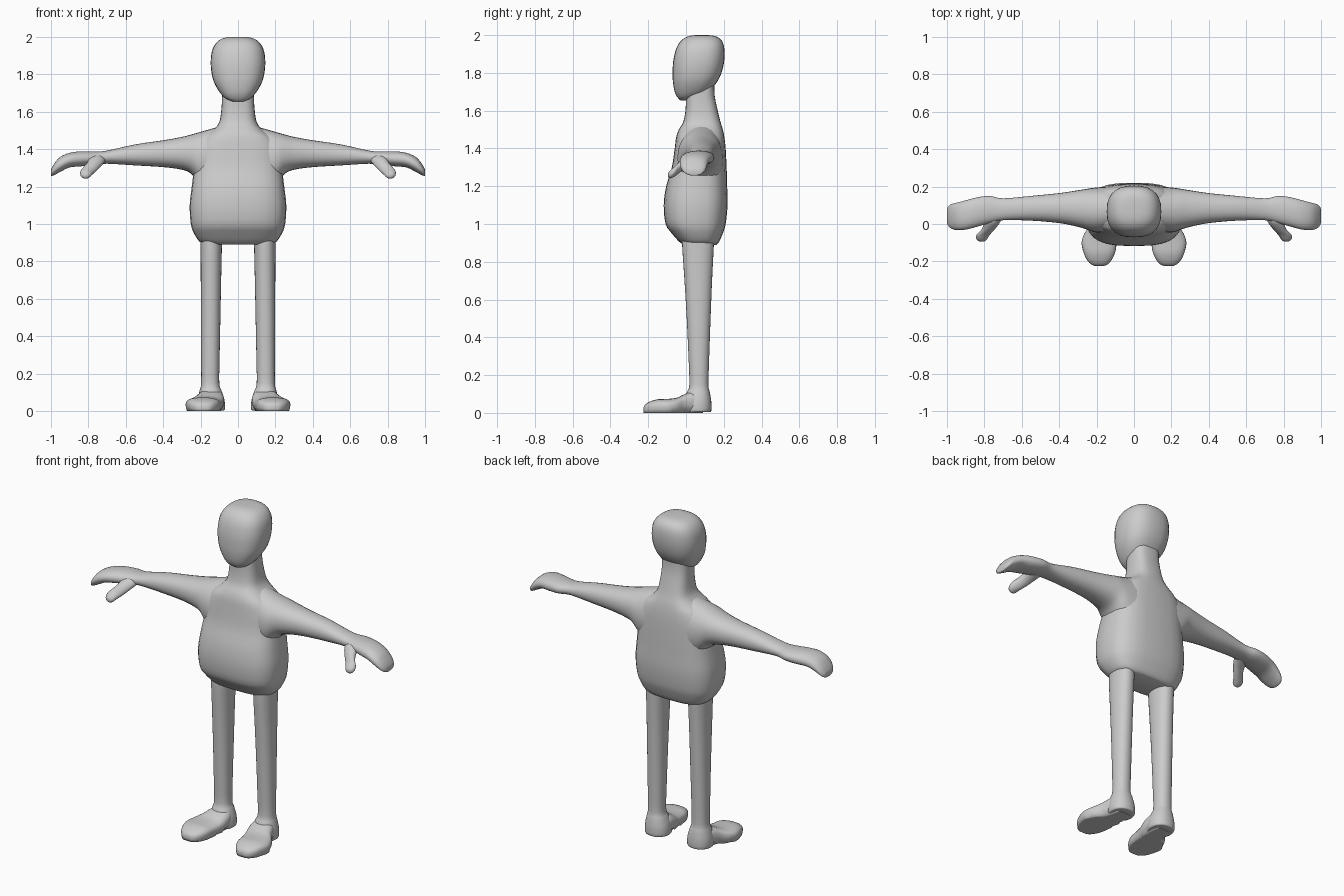
import bpy, bmesh, math

clay = bpy.data.materials.new("light_grey")
clay.diffuse_color = (0.6, 0.6, 0.6, 1)


def spline(a, b, c, d, t):
    return 0.5 * (2*b + (c-a)*t + (2*a-5*b+4*c-d)*t*t + (3*b-a-3*c+d)*t**3)


def loft(name, axis, rows, power=2.0, sides=28, steps=3, mirror=False):
    """Skin rounded rings; each row is (position, low1, high1, low2, high2)."""
    rings = []
    for i in range(len(rows) - 1):
        quad = (rows[max(i-1, 0)], rows[i], rows[i+1], rows[min(i+2, len(rows)-1)])
        for s in range(steps):
            rings.append([spline(*v, s/steps) for v in zip(*quad)])
    rings.append(rows[-1])
    bm = bmesh.new()
    loops = []
    for p, l1, h1, l2, h2 in rings:
        loop = []
        for k in range(sides):
            a = 2 * math.pi * k / sides
            c, s = math.cos(a), math.sin(a)
            u = (l1+h1)/2 + (h1-l1)/2 * math.copysign(abs(c)**(2/power), c)
            v = (l2+h2)/2 + (h2-l2)/2 * math.copysign(abs(s)**(2/power), s)
            co = {"x": (p, u, v), "y": (u, p, v), "z": (u, v, p)}[axis]
            loop.append(bm.verts.new(co))
        loops.append(loop)
    for a, b in zip(loops, loops[1:]):
        for k in range(sides):
            j = (k + 1) % sides
            bm.faces.new((a[k], a[j], b[j], b[k]))
    bm.faces.new(loops[0])
    bm.faces.new(loops[-1])
    bmesh.ops.recalc_face_normals(bm, faces=bm.faces)
    me = bpy.data.meshes.new(name)
    bm.to_mesh(me)
    bm.free()
    me.materials.append(clay)
    ob = bpy.data.objects.new(name, me)
    bpy.context.collection.objects.link(ob)
    if mirror:
        ob.modifiers.new("mirror", "MIRROR").use_mirror_merge = False
    bpy.ops.object.select_all(action="DESELECT")
    ob.select_set(True)
    bpy.context.view_layer.objects.active = ob
    bpy.ops.object.shade_smooth_by_angle(angle=math.radians(50))
    return ob


# Pear-shaped torso running up into the neck
loft("torso_and_neck", "z", [
    (0.89, -.17, .17, -.01, .16),
    (0.905, -.205, .205, -.035, .175),
    (0.95, -.235, .235, -.075, .195),
    (1.00, -.252, .252, -.108, .21),
    (1.10, -.258, .258, -.118, .22),
    (1.20, -.247, .247, -.105, .218),
    (1.30, -.235, .235, -.075, .215),
    (1.40, -.225, .225, -.06, .21),
    (1.46, -.19, .19, -.052, .203),
    (1.50, -.135, .135, -.038, .195),
    (1.54, -.102, .102, -.015, .183),
    (1.60, -.09, .09, -.003, .168),
    (1.68, -.085, .085, 0, .152),
    (1.76, -.085, .085, 0, .15)], power=2.9)

# Head with a flattened face and narrow chin
loft("head", "z", [
    (1.655, -.03, .03, -.03, .02),
    (1.67, -.065, .065, -.045, .06),
    (1.70, -.095, .095, -.06, .12),
    (1.75, -.125, .125, -.069, .163),
    (1.80, -.14, .14, -.071, .188),
    (1.86, -.146, .146, -.068, .202),
    (1.92, -.14, .14, -.055, .204),
    (1.96, -.122, .122, -.035, .195),
    (1.985, -.095, .095, -.008, .175),
    (1.997, -.06, .06, .025, .145),
    (2.00, -.02, .02, .06, .11)], power=2.5)

# Arms flare into the shoulders and end in drooping mitten hands
loft("arm", "x", [
    (.04, -.04, .20, 1.15, 1.535),
    (.12, -.04, .20, 1.17, 1.515),
    (.20, -.045, .195, 1.21, 1.492),
    (.25, -.03, .188, 1.268, 1.478),
    (.30, -.015, .18, 1.29, 1.465),
    (.40, .005, .165, 1.304, 1.447),
    (.55, .018, .15, 1.313, 1.425),
    (.70, .02, .137, 1.322, 1.392),
    (.77, .005, .15, 1.315, 1.388),
    (.84, -.015, .142, 1.308, 1.388),
    (.90, -.03, .126, 1.302, 1.38),
    (.95, -.032, .113, 1.278, 1.358),
    (.98, -.022, .104, 1.262, 1.325),
    (.996, -.002, .088, 1.256, 1.298),
    (1.00, .02, .07, 1.263, 1.285)], power=2.2, mirror=True)

loft("thumb", "y", [
    (.06, .70, .79, 1.325, 1.375),
    (.01, .715, .80, 1.305, 1.365),
    (-.03, .745, .815, 1.275, 1.335),
    (-.06, .772, .842, 1.252, 1.305),
    (-.083, .786, .84, 1.242, 1.285),
    (-.094, .80, .825, 1.25, 1.27)], sides=16, mirror=True)

# Straight legs tapering to the ankle, then widening at the heel
loft("leg", "z", [
    (.95, .085, .20, -.02, .15),
    (.88, .086, .20, -.02, .147),
    (.70, .09, .199, -.008, .138),
    (.50, .094, .198, .004, .13),
    (.30, .098, .197, .013, .123),
    (.15, .10, .197, .018, .119),
    (.11, .088, .205, .005, .126),
    (.06, .072, .216, -.01, .134),
    (.012, .07, .216, -.01, .134),
    (.004, .08, .206, 0, .125)], power=2.2, mirror=True)

# Feet, toes turned outward
foot = loft("foot", "y", [
    (.09, .09, .20, .004, .10),
    (.04, .075, .215, 0, .115),
    (-.01, .075, .235, 0, .098),
    (-.05, .083, .265, -.004, .08),
    (-.10, .092, .28, -.006, .074),
    (-.15, .10, .27, -.006, .072),
    (-.19, .118, .253, -.004, .06),
    (-.215, .14, .23, .0, .045),
    (-.224, .16, .21, .008, .03)], power=2.6, mirror=True)
# Flat sole
for v in foot.data.vertices:
    v.co.z = 0 if v.co.z < .014 else v.co.z
